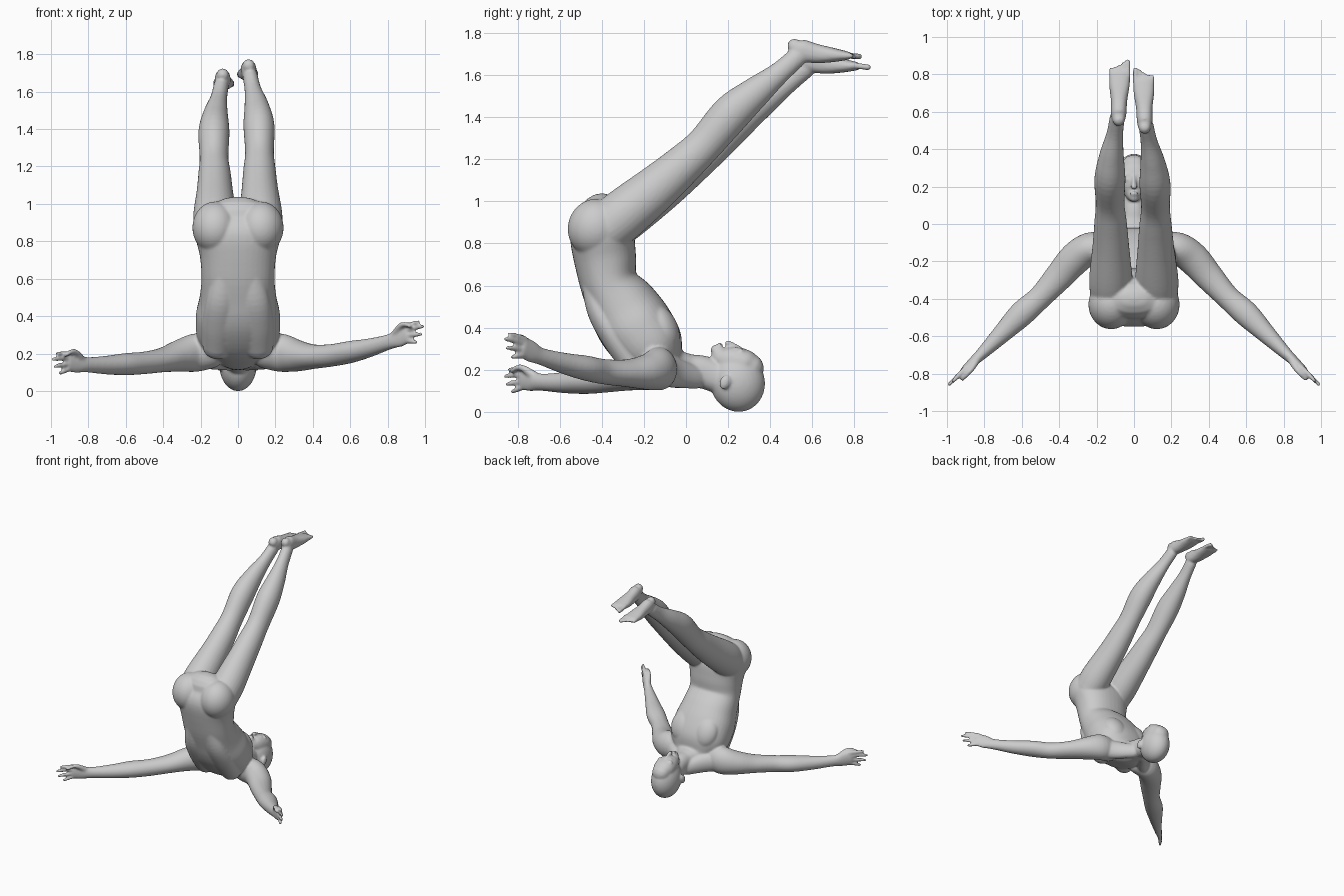
import bpy, bmesh, math
from mathutils import Vector, Matrix

bm = bmesh.new()
X = Vector((1, 0, 0))


def spline(keys, steps=5):
    """Smooth curve through rows of (x, y, z, half_width, half_depth)."""
    k = [Vector(r) for r in keys]
    k = [2 * k[0] - k[1]] + k + [2 * k[-1] - k[-2]]
    out = []
    for i in range(1, len(k) - 2):
        p, q, r, s = k[i - 1:i + 3]
        for j in range(steps):
            t = j / steps
            out.append(0.5 * (2 * q + (r - p) * t + (2 * p - 5 * q + 4 * r - s) * t * t
                              + (3 * q - p - 3 * r + s) * t ** 3))
    return out + [k[-2]]


def loft(keys, hint=X, n=28, power=2.0):
    """Closed tube of elliptical sections with rounded ends."""
    rows = spline(keys)
    pts = [Vector(r[:3]) for r in rows]
    tan = [(pts[min(i + 1, len(pts) - 1)] - pts[max(i - 1, 0)]).normalized() for i in range(len(pts))]
    secs = [(p, t, r[3], r[4]) for p, t, r in zip(pts, tan, rows)]

    def cap(sec, sign):
        p, t, a, b = sec
        d = min(a, b)
        return [(p + sign * t * d * math.sin(w), t, a * math.cos(w), b * math.cos(w))
                for w in (0.4, 0.8, 1.2, 1.5)]
    secs = cap(secs[0], -1)[::-1] + secs + cap(secs[-1], 1)
    rings = []
    for p, t, a, b in secs:
        u = (hint - t * hint.dot(t)).normalized()
        v = t.cross(u)
        ring = []
        for i in range(n):
            c, s = math.cos(math.tau * i / n), math.sin(math.tau * i / n)
            e = 2 / power
            ring.append(bm.verts.new(p + u * a * math.copysign(abs(c) ** e, c)
                                     + v * b * math.copysign(abs(s) ** e, s)))
        rings.append(ring)
    faces = [bm.faces.new((r[i], r[(i + 1) % n], q[(i + 1) % n], q[i]))
             for r, q in zip(rings, rings[1:]) for i in range(n)]
    faces += [bm.faces.new(rings[0][::-1]), bm.faces.new(rings[-1])]
    bmesh.ops.recalc_face_normals(bm, faces=faces)


def ball(loc, size, tilt=0):
    m = Matrix.Translation(loc) @ Matrix.Rotation(tilt, 4, 'X') @ Matrix.Diagonal((*size, 1))
    bmesh.ops.create_uvsphere(bm, u_segments=32, v_segments=20, radius=1, matrix=m)


def clamp(v):
    return max(0, min(1, v))


def leg_side(keys, s):
    """Left leg is mirrored and hangs a little lower."""
    if s > 0:
        return keys
    out = []
    for x, y, z, a, b in keys:
        f = clamp((y + .38) / .9)
        out.append((-x - .025 * f, y + .042 * f, z - .05 * f, a, b))
    return out


def arm_side(keys, s):
    """Left arm is mirrored and held lower towards the hand."""
    if s > 0:
        return keys
    return [(-x, y, z - .18 * clamp((x - .3) / .7) ** 1.2, a, b) for x, y, z, a, b in keys]


# Torso and neck
loft([(0, -.40, .93, .18, .11), (0, -.40, .85, .23, .15), (0, -.385, .73, .205, .148),
      (0, -.365, .61, .195, .138), (0, -.30, .50, .205, .168), (0, -.235, .40, .225, .178),
      (0, -.15, .29, .215, .158), (0, -.07, .215, .14, .10), (0, .01, .195, .08, .082),
      (0, .08, .19, .066, .078), (0, .15, .165, .066, .075)], n=40, power=2.25)

# Head: skull, face, nose, lips
ball((0, .245, .142), (.1, .13, .142), .25)
loft([(0, .143, .295, .028, .026), (0, .165, .268, .052, .05), (0, .21, .245, .072, .07),
      (0, .27, .225, .08, .075), (0, .30, .21, .07, .07)], power=2.3)
loft([(0, .255, .302, .009, .012), (0, .22, .318, .012, .016), (0, .198, .328, .018, .014)])
ball((0, .162, .32), (.024, .012, .011))

for s in (1, -1):
    # Brow, eye, ear
    ball((s * .035, .263, .292), (.032, .012, .012))
    ball((s * .033, .238, .298), (.015, .010, .012))
    ball((s * .1, .185, .142), (.014, .026, .036), -.4)
    # Back muscles, chest muscles, shoulder slope, buttocks
    loft([(s * .07, -.47, .76, .05, .05), (s * .075, -.448, .62, .06, .05),
          (s * .09, -.41, .48, .08, .06), (s * .10, -.335, .36, .09, .07),
          (s * .11, -.25, .24, .08, .07)])
    ball((s * .095, -.115, .40), (.10, .075, .12), .45)
    loft([(s * .20, -.12, .20, .06, .08), (s * .12, -.05, .185, .05, .07),
          (s * .04, .05, .165, .04, .055)], hint=Vector((s * .6, .8, 0)))
    ball((s * .122, -.43, .875), (.122, .132, .14), -.3)

    # Leg
    loft(leg_side([(.125, -.38, .87, .11, .12), (.122, -.29, .945, .115, .122),
                   (.117, -.13, 1.075, .098, .108), (.115, -.01, 1.18, .087, .095),
                   (.115, .09, 1.275, .077, .087), (.112, .215, 1.42, .083, .092),
                   (.1, .33, 1.52, .066, .074), (.08, .44, 1.61, .045, .053),
                   (.065, .525, 1.685, .04, .048)], s))
    # Foot and toes
    loft(leg_side([(.057, .515, 1.742, .033, .034), (.057, .545, 1.722, .041, .052),
                   (.055, .62, 1.705, .044, .046), (.053, .70, 1.698, .055, .034),
                   (.052, .765, 1.695, .056, .021)], s), power=2.3)
    for i in range(5):
        x = .008 + .0225 * i
        tip = .825 - .006 * i - .003 * i * i
        r = .015 if i == 0 else .011
        loft(leg_side([(x, .75, 1.70, r, r), (x, .79, 1.694, r, r),
                       (x, tip, 1.69, r, r)], s), n=12)

    # Arm down to the palm
    side = Vector((s * .7, .7, 0))
    loft(arm_side([(.15, -.13, .215, .08, .095), (.235, -.13, .205, .085, .102),
                   (.315, -.185, .19, .087, .085), (.40, -.28, .185, .077, .066),
                   (.50, -.39, .192, .064, .06), (.60, -.48, .21, .068, .059),
                   (.70, -.58, .232, .052, .05), (.81, -.69, .265, .033, .041),
                   (.86, -.735, .287, .025, .052), (.905, -.775, .308, .018, .052)], s), hint=side)
    # Fingers and thumb
    for z, tip in ((.348, (.965, -.838, .372)), (.322, (.988, -.858, .347)),
                   (.296, (.978, -.85, .305)), (.27, (.95, -.825, .262))):
        mid = (.93, -.80, (z + tip[2]) / 2)
        loft(arm_side([(.895, -.765, z, .014, .014), (*mid, .0135, .0135),
                       (*tip, .0105, .0105)], s), hint=side, n=12)
    loft(arm_side([(.835, -.72, .30, .02, .022), (.865, -.77, .345, .016, .017),
                   (.89, -.80, .358, .014, .014), (.918, -.83, .35, .011, .011)], s),
         hint=side, n=12)

me = bpy.data.meshes.new("body")
bm.to_mesh(me)
bm.free()
body = bpy.data.objects.new("body", me)
bpy.context.collection.objects.link(body)
bpy.context.view_layer.objects.active = body
body.select_set(True)

# Fuse the parts into one skin and soften the seams
rm = body.modifiers.new("fuse", 'REMESH')
rm.mode = 'VOXEL'
rm.voxel_size = .0075
sm = body.modifiers.new("soften", 'SMOOTH')
sm.factor = .5
sm.iterations = 7
bpy.ops.object.convert(target='MESH')
low = min(v.co.z for v in body.data.vertices)
body.data.transform(Matrix.Translation((0, 0, -low)))
bpy.ops.object.shade_smooth()
